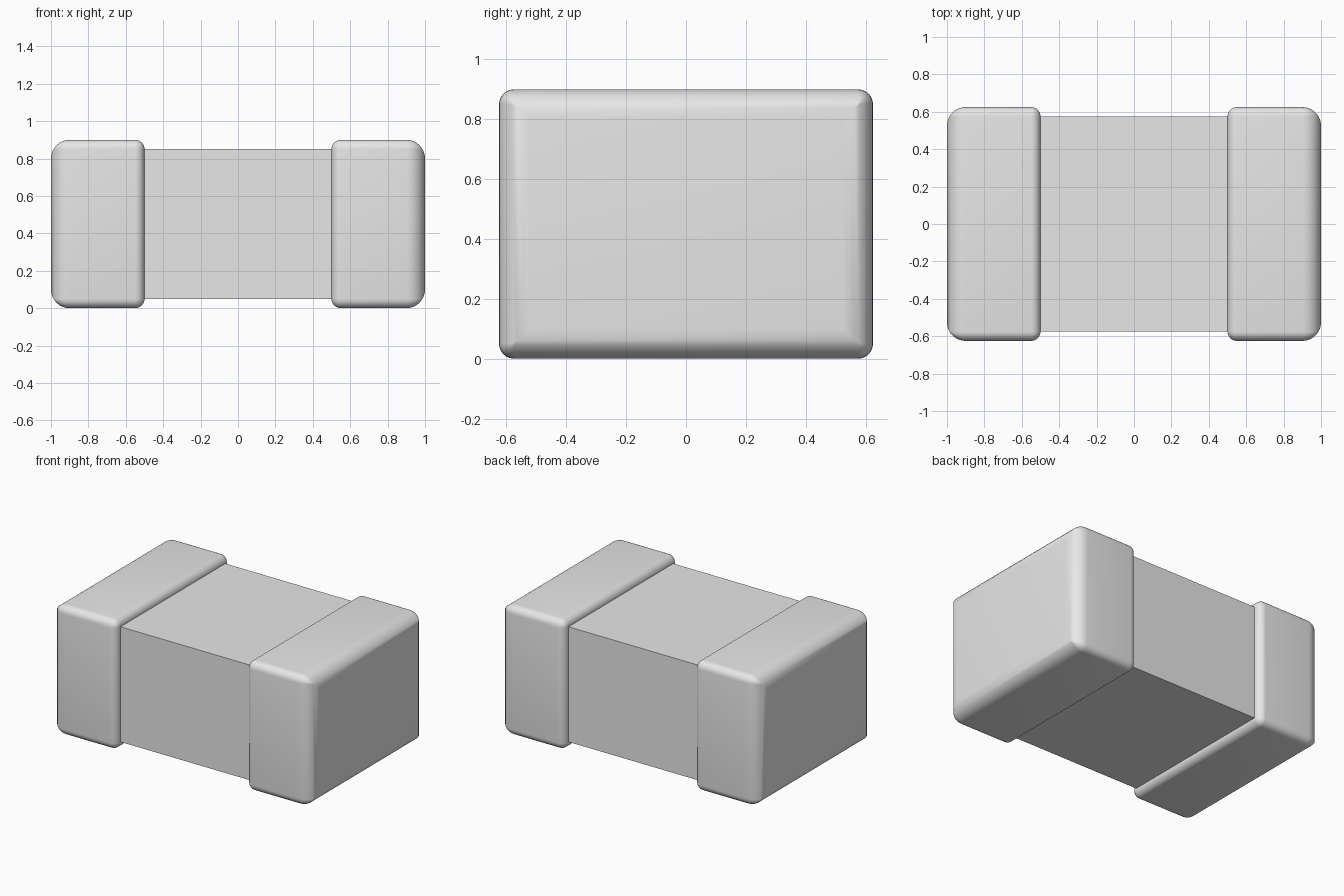
import bpy, bmesh, math

cube = bpy.data.objects.get("Cube")
if cube:
    bpy.data.objects.remove(cube, do_unlink=True)

HALF_Y, HEIGHT, STEP = 0.625, 0.9, 0.05
MID_Z = HEIGHT / 2

grey = bpy.data.materials.new("plain_grey")
grey.use_nodes = True
colour = (0.8, 0.8, 0.8, 1)
grey.diffuse_color = colour
grey.node_tree.nodes["Principled BSDF"].inputs["Base Color"].default_value = colour


def finish(bm, name):
    bmesh.ops.recalc_face_normals(bm, faces=bm.faces)
    mesh = bpy.data.meshes.new(name)
    bm.to_mesh(mesh)
    bm.free()
    mesh.materials.append(grey)
    obj = bpy.data.objects.new(name, mesh)
    bpy.context.collection.objects.link(obj)
    return obj


def ring(bm, x, inset, steps=6):
    """Rounded rectangle across x; its corners tighten to mitres as it shrinks."""
    radius = max(STEP - inset, 0)
    y = HALF_Y - inset - radius
    z = MID_Z - inset - radius
    verts = []
    for corner, (sy, sz) in enumerate(((1, 1), (-1, 1), (-1, -1), (1, -1))):
        for i in range(steps + 1):
            a = math.pi / 2 * (corner + i / steps)
            verts.append(bm.verts.new((x, sy * y + radius * math.cos(a),
                                       MID_Z + sz * z + radius * math.sin(a))))
    return verts


def end_cap(name, side):
    # Small rounding at the inner edge, larger rounding at the outer edge
    profile = []
    for x, r, direction in ((0.5, 0.05, 1), (1.0, 0.1, -1)):
        arc = []
        for i in range(9):
            a = math.pi / 2 * i / 8
            arc.append((x + direction * r * (1 - math.cos(a)), r * (1 - math.sin(a))))
        profile += arc if direction > 0 else arc[::-1]
    bm = bmesh.new()
    rings = [ring(bm, side * x, inset) for x, inset in profile]
    for a, b in zip(rings, rings[1:]):
        for i in range(len(a)):
            j = (i + 1) % len(a)
            bm.faces.new((a[i], a[j], b[j], b[i]))
    bm.faces.new(rings[0])
    bm.faces.new(rings[-1])
    bmesh.ops.remove_doubles(bm, verts=bm.verts, dist=0.0001)
    obj = finish(bm, name)
    bpy.ops.object.select_all(action='DESELECT')
    obj.select_set(True)
    bpy.context.view_layer.objects.active = obj
    bpy.ops.object.shade_smooth_by_angle(angle=math.radians(35))


# Plain block body, with its ends held inside the caps
bm = bmesh.new()
bmesh.ops.create_cube(bm, size=1)
for v in bm.verts:
    v.co.x *= 1.2
    v.co.y *= 2 * (HALF_Y - STEP)
    v.co.z = v.co.z * (HEIGHT - 2 * STEP) + MID_Z
finish(bm, "body")

end_cap("left_end_cap", 1)
end_cap("right_end_cap", -1)
